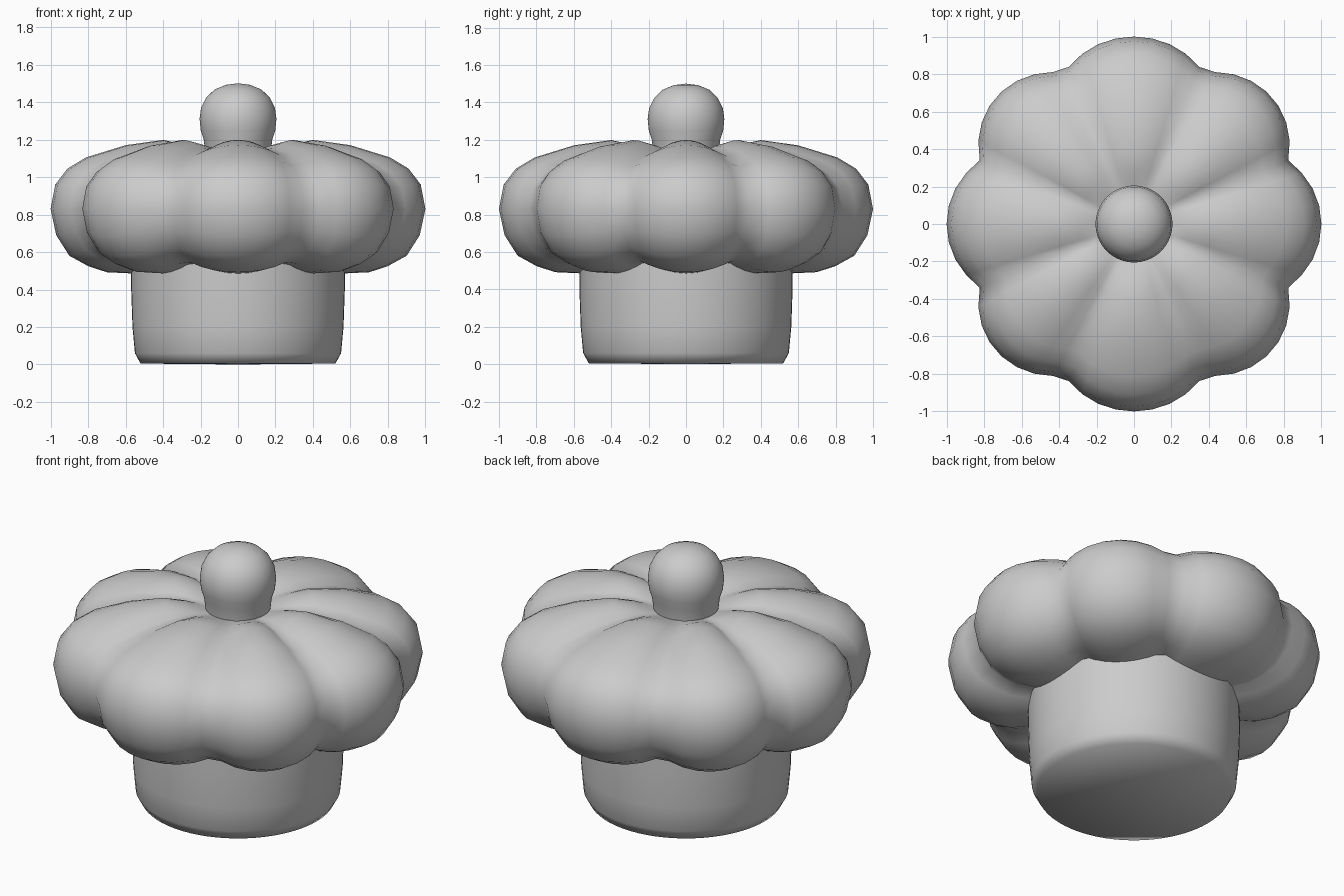
import bpy, bmesh
from math import sin, cos, pi, sqrt

if "Cube" in bpy.data.objects:
    bpy.data.objects.remove(bpy.data.objects["Cube"])

SEG = 64
LOBES = 8


def lathe(name, profile, shape=lambda a, r, z: (r, z)):
    """Spin a profile around z; shape() may bend each point by angle."""
    bm = bmesh.new()
    rings = []
    for r, z in profile:
        if r == 0:
            rings.append([bm.verts.new((0, 0, z))] * SEG)
            continue
        ring = []
        for i in range(SEG):
            a = 2 * pi * i / SEG
            rr, zz = shape(a, r, z)
            ring.append(bm.verts.new((rr * cos(a), rr * sin(a), zz)))
        rings.append(ring)
    for lo, hi in zip(rings, rings[1:]):
        for i in range(SEG):
            j = (i + 1) % SEG
            quad = list(dict.fromkeys((lo[i], lo[j], hi[j], hi[i])))
            bm.faces.new(quad)
    for f in bm.faces:
        f.smooth = True
    mesh = bpy.data.meshes.new(name)
    bm.to_mesh(mesh)
    bm.free()
    ob = bpy.data.objects.new(name, mesh)
    bpy.context.collection.objects.link(ob)
    return ob


def lobed(a, r, z):
    # front and back lobes are slightly wider than the others
    a += 0.06 * sin(2 * a) * sin(a) ** 2
    # outline of eight overlapping circles, fading towards the centre
    step = 2 * pi / LOBES
    d = (a + step / 2) % step - step / 2
    c, rad = 0.59, 0.41
    outline = c * cos(d) + sqrt(rad ** 2 - (c * sin(d)) ** 2)
    w = max(0, min(1, (r - 0.45) / 0.45))
    dip = (1 - outline) / 0.115
    k = 0.19 * dip * max(0, min(1, (r - 0.17) / 0.25))
    return r * (1 - (1 - outline) * w), 0.84 + (z - 0.84) * (1 - k)


# base cup with rounded bottom edge
lathe("base_cup", [(0, 0), (0.52, 0.005), (0.55, 0.06), (0.563, 0.2),
                   (0.57, 0.4), (0.57, 0.54)])

# puffy eight-lobed top
lathe("lobed_top", [(0.55, 0.485), (0.70, 0.492), (0.80, 0.525), (0.90, 0.58),
                    (0.97, 0.69), (1.0, 0.83), (0.975, 0.96), (0.91, 1.045),
                    (0.81, 1.105), (0.6, 1.17), (0.4, 1.198), (0.29, 1.175),
                    (0.22, 1.15), (0.175, 1.135)], lobed)

# ball on top
lathe("top_ball", [(0.175, 1.135), (0.183, 1.2), (0.199, 1.25), (0.205, 1.31),
                   (0.197, 1.37), (0.17, 1.424), (0.125, 1.467),
                   (0.065, 1.492), (0, 1.5)])
